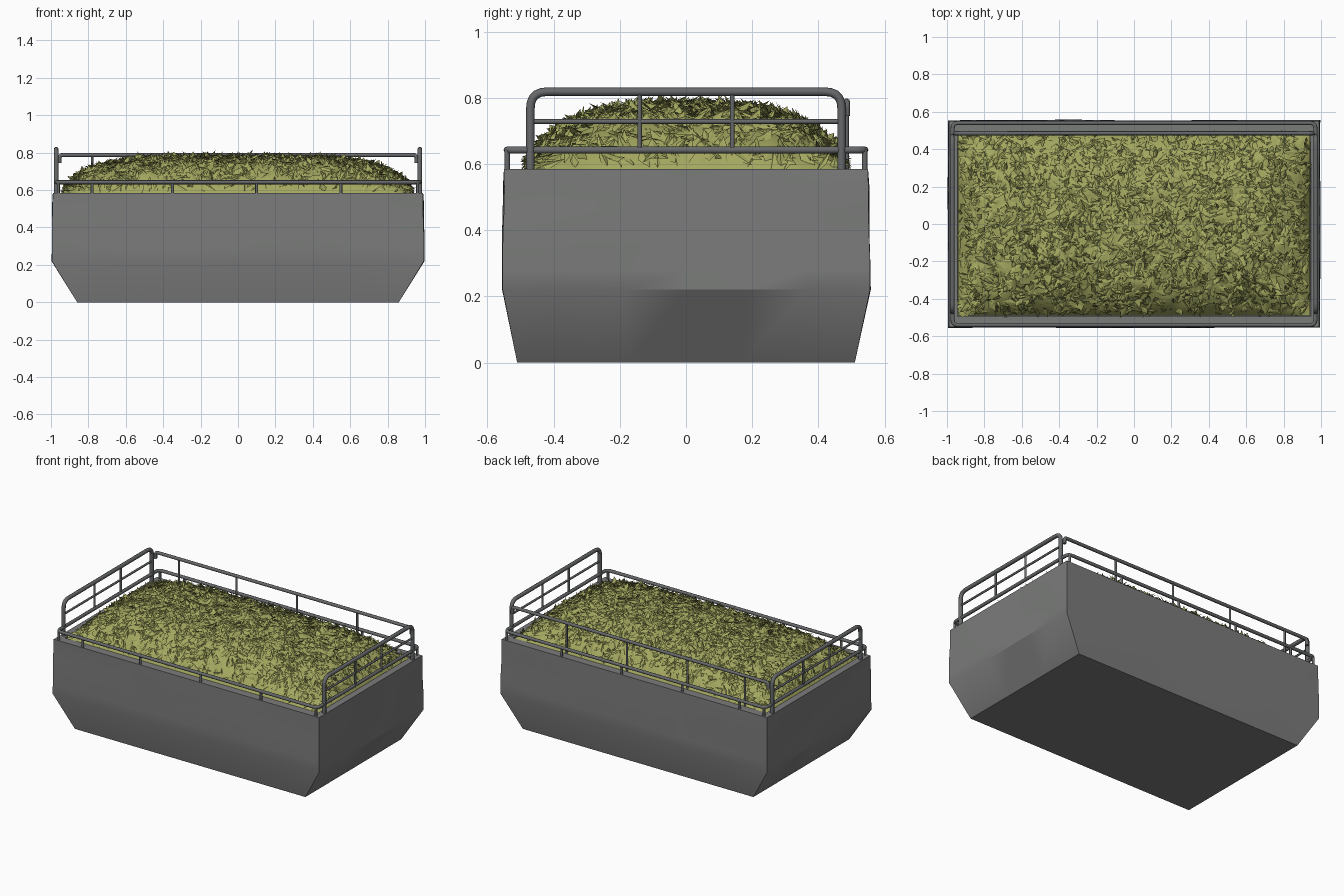
import bpy, bmesh, math, random
from mathutils import Vector, noise

if "Cube" in bpy.data.objects:
    bpy.data.objects.remove(bpy.data.objects["Cube"])

random.seed(4)


def material(name, rgb):
    m = bpy.data.materials.new(name)
    m.diffuse_color = (*rgb, 1)
    m.use_nodes = True
    m.node_tree.nodes["Principled BSDF"].inputs["Base Color"].default_value = m.diffuse_color
    return m


GREY = material("worn grey metal", (0.195, 0.2, 0.195))
RAIL = material("dark rail metal", (0.135, 0.14, 0.145))
LEAF = material("dry olive leaf", (0.37, 0.39, 0.115))


def add(name, bm, mat, smooth=None):
    me = bpy.data.meshes.new(name)
    bm.to_mesh(me)
    bm.free()
    ob = bpy.data.objects.new(name, me)
    bpy.context.collection.objects.link(ob)
    me.materials.append(mat)
    if smooth:
        bpy.ops.object.select_all(action='DESELECT')
        ob.select_set(True)
        bpy.context.view_layer.objects.active = ob
        bpy.ops.object.shade_smooth_by_angle(angle=math.radians(smooth))
    return ob


# Tub: stacked rectangles, sloping in at the bottom, shallow recess on top
bm = bmesh.new()
levels = [(0.86, 0.51, 0), (0.995, 0.555, 0.22), (0.99, 0.55, 0.585),
          (0.945, 0.495, 0.585), (0.945, 0.495, 0.55)]
rings = [[bm.verts.new((sx * x, sy * y, z)) for sx, sy in
          ((-1, -1), (1, -1), (1, 1), (-1, 1))] for x, y, z in levels]
for a, b in zip(rings, rings[1:]):
    for i in range(4):
        j = (i + 1) % 4
        bm.faces.new((a[i], a[j], b[j], b[i]))
bm.faces.new(rings[0][::-1])
bm.faces.new(rings[-1])
corners = [e for e in bm.edges if e.calc_face_angle(0) > 0.35
           and min(v.co.z for v in e.verts) < 0.58
           and all(abs(v.co.y) > 0.5 for v in e.verts)]
bmesh.ops.bevel(bm, geom=corners, offset=0.014, segments=2, affect='EDGES', profile=0.5)
bmesh.ops.subdivide_edges(bm, edges=[e for e in bm.edges if e.calc_length() > 0.3],
                          cuts=5, use_grid_fill=True)
# dents
for v in bm.verts:
    if 0.02 < v.co.z < 0.57 and max(abs(v.co.x) / 0.99, abs(v.co.y) / 0.55) > 0.93:
        d = 0.006 * noise.noise(v.co * 4.0 + Vector((3, 1, 7)))
        v.co.x *= 1 + d
        v.co.y *= 1 + 2 * d
bmesh.ops.recalc_face_normals(bm, faces=bm.faces)
add("tub", bm, GREY, 32)


# Leaf heap: grid raised to a soft mound
HX, HY = 0.94, 0.49


def heap_height(x, y):
    ex = max(0.0, 1 - abs(x / HX) ** 5)
    ey = max(0.0, 1 - abs(y / HY) ** 3)
    return 0.585 + 0.19 * (ex * ey) ** 0.75


bm = bmesh.new()
NX, NY = 70, 38
grid = []
for i in range(NX + 1):
    row = []
    for j in range(NY + 1):
        x, y = HX * (2 * i / NX - 1), HY * (2 * j / NY - 1)
        inner = 0 < i < NX and 0 < j < NY
        bump = 0.018 * noise.noise((x * 14, y * 14, 0)) if inner else 0
        row.append(bm.verts.new((x, y, heap_height(x, y) + bump - 0.005)))
    grid.append(row)
for i in range(NX):
    for j in range(NY):
        bm.faces.new((grid[i][j], grid[i + 1][j], grid[i + 1][j + 1], grid[i][j + 1]))
add("leaf_heap", bm, LEAF, 60)

# Loose leaves: folded pointed scraps scattered over the heap
bm = bmesh.new()
for _ in range(3400):
    x, y = random.uniform(-0.93, 0.93), random.uniform(-0.48, 0.48)
    e = 0.01
    n = Vector(((heap_height(x - e, y) - heap_height(x + e, y)) / (2 * e),
                (heap_height(x, y - e) - heap_height(x, y + e)) / (2 * e), 1))
    n = (n.normalized() + 0.5 * Vector([random.uniform(-1, 1) for _ in range(3)])).normalized()
    u = n.cross(Vector((random.uniform(-1, 1), random.uniform(-1, 1), 0.1))).normalized()
    w = n.cross(u)
    length, width = random.uniform(0.025, 0.05), random.uniform(0.01, 0.022)
    c = Vector((x, y, heap_height(x, y) + random.uniform(-0.004, 0.01)))
    tip, tail = c + u * length + n * 0.006, c - u * length - n * 0.006
    sides = [c + s * w * width - n * 0.005 for s in (1, -1)]
    pts = []
    for p in (tip, tail, *sides):
        p.x = max(-0.95, min(0.95, p.x))
        p.y = max(-0.5, min(0.5, p.y))
        p.z = max(0.57, p.z)
        pts.append(bm.verts.new(p))
    bm.faces.new((pts[0], pts[2], pts[1]))
    bm.faces.new((pts[0], pts[1], pts[3]))
add("loose_leaves", bm, LEAF)


# Rails: round tubes along paths, with corners rounded by radius
def tube(name, pts, r, round_r=0.0, closed=False):
    pts = [Vector(p) for p in pts]
    path = []
    for i, p in enumerate(pts):
        if round_r == 0 or (not closed and i in (0, len(pts) - 1)):
            path.append(p)
            continue
        q, s = pts[i - 1], pts[(i + 1) % len(pts)]
        a, b = p + (q - p).normalized() * round_r, p + (s - p).normalized() * round_r
        for k in range(6):
            t = k / 5
            path.append(a * (1 - t) ** 2 + p * 2 * t * (1 - t) + b * t * t)
    cu = bpy.data.curves.new(name, 'CURVE')
    cu.dimensions = '3D'
    cu.bevel_depth, cu.bevel_resolution, cu.use_fill_caps = r, 2, True
    sp = cu.splines.new('POLY')
    sp.points.add(len(path) - 1)
    for bp, p in zip(sp.points, path):
        bp.co = (*p, 1)
    sp.use_cyclic_u = closed
    cu.materials.append(RAIL)
    ob = bpy.data.objects.new(name, cu)
    bpy.context.collection.objects.link(ob)
    bpy.ops.object.select_all(action='DESELECT')
    ob.select_set(True)
    bpy.context.view_layer.objects.active = ob
    bpy.ops.object.convert(target='MESH')
    bpy.ops.object.shade_smooth_by_angle(angle=math.radians(50))


# low rail around the rim, on short posts
RX, RY = 0.97, 0.54
POSTS = (-0.78, -0.35, 0.1, 0.55)
tube("low_rail", [(-RX, -RY, 0.642), (RX, -RY, 0.642), (RX, RY, 0.642), (-RX, RY, 0.642)],
     0.011, 0.03, True)
for sy in (-1, 1):
    for x in (*POSTS, -0.96, 0.96):
        tube("low_rail_post", [(x, sy * RY, 0.575), (x, sy * RY, 0.642)], 0.008)

# end frames: tall hoop, middle bar and two uprights
for sx in (-1, 1):
    x = sx * 0.972
    tube("end_hoop", [(x, -0.47, 0.575), (x, -0.47, 0.818), (x, 0.47, 0.818), (x, 0.47, 0.575)],
         0.013, 0.05)
    tube("end_middle_bar", [(x, -0.47, 0.728), (x, 0.47, 0.728)], 0.007)
    for y in (-0.14, 0.14):
        tube("end_upright", [(x, y, 0.642), (x, y, 0.818)], 0.007)

# high rail along the back, with hooked ends and uprights
tube("back_rail", [(-0.955, 0.485, 0.745), (-0.955, 0.485, 0.787),
                   (0.955, 0.485, 0.787), (0.955, 0.485, 0.745)], 0.011, 0.02)
for x in POSTS:
    tube("back_upright", [(x, 0.485, 0.575), (x, 0.485, 0.787)], 0.007)
